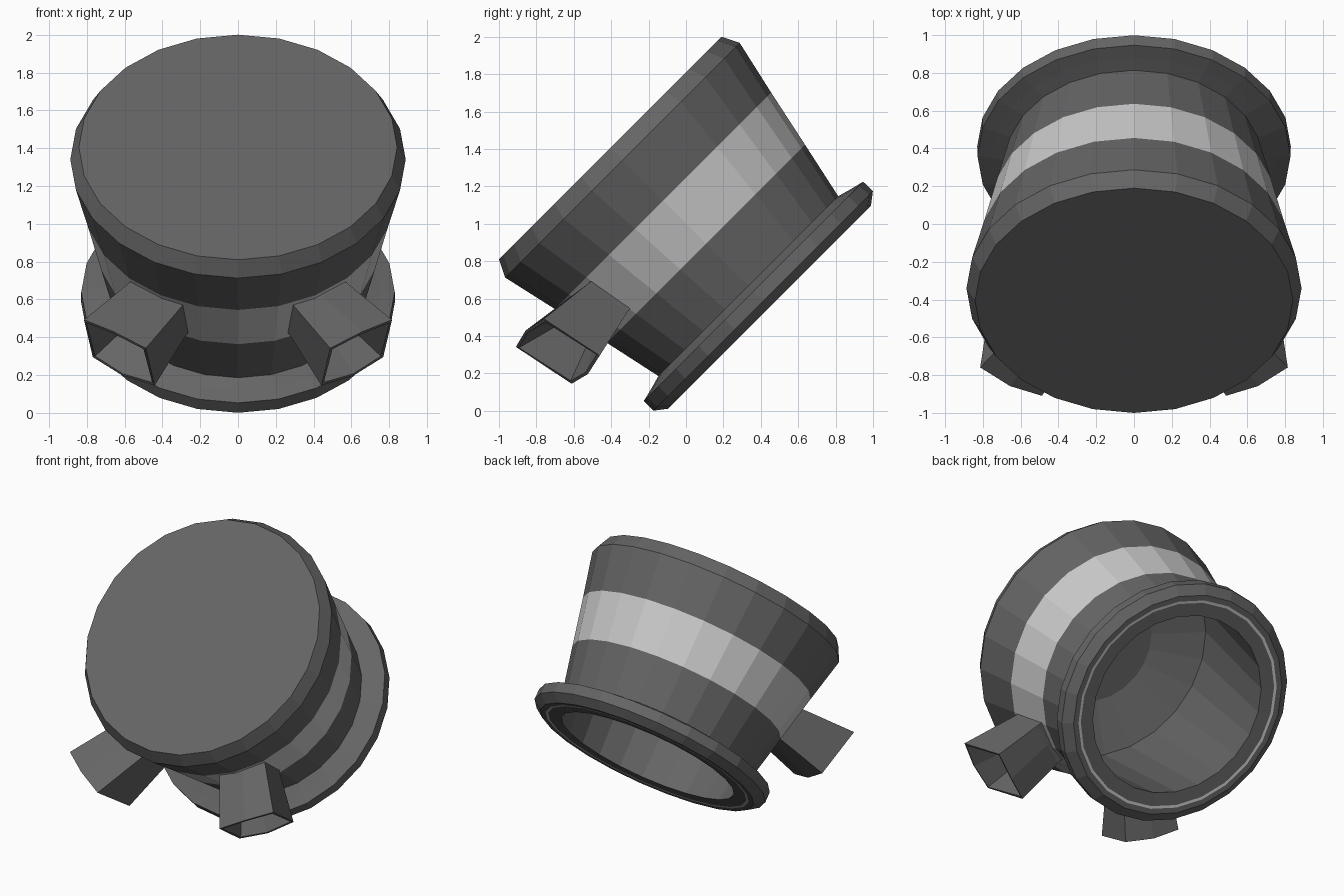
import bpy, bmesh
from math import pi, sin, cos, radians
from mathutils import Matrix, Vector

if "Cube" in bpy.data.objects:
    bpy.data.objects.remove(bpy.data.objects["Cube"])

SIDES = 24
# Local frame: local z runs along the cup's axis, which leans 45 degrees to the front
FRAME = Matrix.Translation((0, 0.5, 0.5)) @ Matrix.Rotation(radians(45), 4, 'X')


def material(name, v):
    m = bpy.data.materials.new(name)
    m.diffuse_color = (v, v, v, 1)
    m.use_nodes = True
    m.node_tree.nodes["Principled BSDF"].inputs["Base Color"].default_value = m.diffuse_color
    return m


DARK = material("dark_grey", 0.13)
LIGHT = material("light_grey", 0.55)


def loft(name, loops, mat, cap_start=False, cap_end=False):
    """Skin a list of equal-length point loops into one flat-shaded object."""
    bm = bmesh.new()
    rings = [[bm.verts.new(p) for p in loop] for loop in loops]
    n = len(rings[0])
    for a, b in zip(rings, rings[1:]):
        for i in range(n):
            j = (i + 1) % n
            bm.faces.new((a[i], a[j], b[j], b[i]))
    if cap_start:
        bm.faces.new(rings[0][::-1])
    if cap_end:
        bm.faces.new(rings[-1])
    me = bpy.data.meshes.new(name)
    bm.to_mesh(me)
    bm.free()
    me.materials.append(mat)
    ob = bpy.data.objects.new(name, me)
    ob.matrix_world = FRAME
    bpy.context.collection.objects.link(ob)
    return ob


def lathe(name, profile, mat, **caps):
    """Turn (radius, height) points around the local axis."""
    loops = [[(r * cos(2 * pi * i / SIDES), r * sin(2 * pi * i / SIDES), h)
              for i in range(SIDES)] for r, h in profile]
    return loft(name, loops, mat, **caps)


# Outer shell, from the bottom flange up to the closed top
lathe("bottom_flange", [(0.73, 0.078), (0.767, 0.076), (0.83, 0.124), (0.829, 0.197),
                        (0.755, 0.215), (0.68, 0.236)], DARK)
lathe("lower_wall", [(0.68, 0.236), (0.749, 0.556)], DARK)
lathe("band", [(0.749, 0.556), (0.818, 0.881)], LIGHT)
lathe("upper_wall_and_lid", [(0.818, 0.881), (0.887, 1.188), (0.8415, 1.28)],
      DARK, cap_end=True)

# Underside: thin light seam, rim and hollow interior
lathe("rim_seam", [(0.712, 0.08), (0.73, 0.078)], LIGHT)
lathe("inner_cavity", [(0.40, 1.24), (0.74, 1.12), (0.62, 0.085), (0.712, 0.08)],
      DARK, cap_start=True)


# Two hollow flared spouts, mirrored across x
def section(half, low, high, bow, r_low, r_high):
    """Six-point section: (across, radial, height), bowed top and bottom edges."""
    return [(-half, r_low, low), (0, r_low + 0.01, low - bow), (half, r_low, low),
            (half, r_high, high), (0, r_high + 0.01, high + bow), (-half, r_high, high)]


SECTIONS = [section(0.16, 0.60, 0.85, 0.0, 0.70, 0.74),
            section(0.165, 0.595, 0.85, 0.005, 0.77, 0.81),
            section(0.195, 0.535, 0.885, 0.025, 1.11, 1.195),
            section(0.180, 0.55, 0.870, 0.025, 1.11, 1.195),
            section(0.125, 0.62, 0.81, 0.01, 0.92, 0.96)]
ANGLE = radians(33)
for side, label in ((1, "right"), (-1, "left")):
    loops = []
    for sec in SECTIONS:
        pts = [Vector((side * (q * sin(ANGLE) + a * cos(ANGLE)),
                       -q * cos(ANGLE) + a * sin(ANGLE), h)) for a, q, h in sec]
        loops.append(pts if side > 0 else pts[::-1])
    loft(label + "_spout", loops, DARK, cap_end=True)
